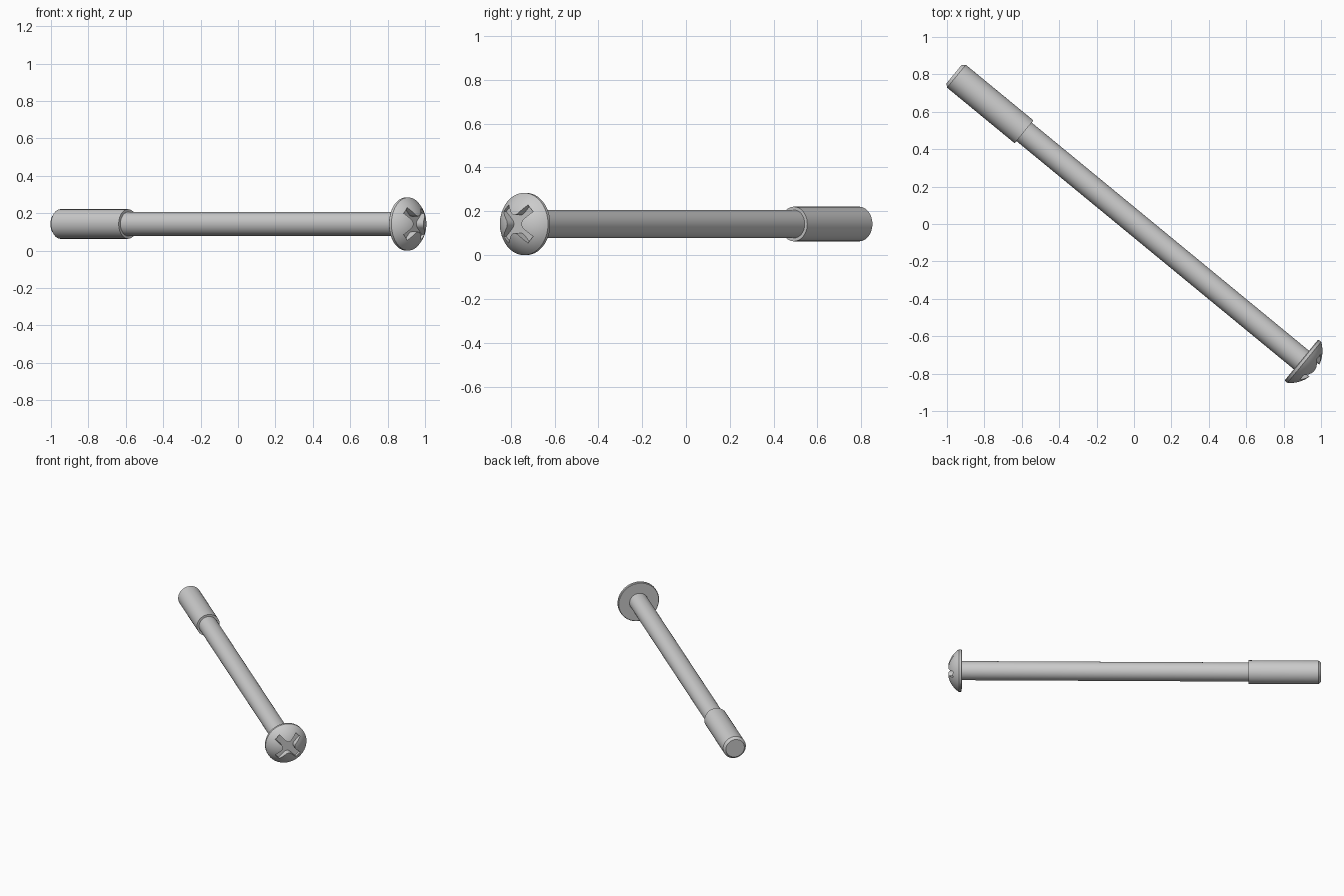
import bpy, bmesh
from math import sin, cos, pi, radians, sqrt, asin
from mathutils import Matrix

if "Cube" in bpy.data.objects:
    bpy.data.objects.remove(bpy.data.objects["Cube"])

# Screw axis: local z runs from the tip to the head
A = radians(39.44)
FRAME = Matrix(((sin(A), 0, cos(A), 0.895),
                (cos(A), 0, -sin(A), -0.727),
                (0, 1, 0, 0.142),
                (0, 0, 0, 1)))


def make_object(name, bm):
    bmesh.ops.recalc_face_normals(bm, faces=bm.faces)
    mesh = bpy.data.meshes.new(name)
    bm.to_mesh(mesh)
    bm.free()
    ob = bpy.data.objects.new(name, mesh)
    bpy.context.collection.objects.link(ob)
    ob.matrix_world = FRAME
    return ob


def lathe(name, profile, sides=64):
    """Closed solid of revolution; profile is (radius, height) from bottom to top."""
    bm = bmesh.new()
    rings = [[bm.verts.new((r * cos(2 * pi * i / sides), r * sin(2 * pi * i / sides), z))
              for i in range(sides)] for r, z in profile]
    for a, b in zip(rings, rings[1:]):
        for i in range(sides):
            j = (i + 1) % sides
            bm.faces.new((a[i], a[j], b[j], b[i]))
    bm.faces.new(rings[0])
    bm.faces.new(rings[-1])
    return make_object(name, bm)


def smooth(ob):
    bpy.ops.object.select_all(action='DESELECT')
    ob.select_set(True)
    bpy.context.view_layer.objects.active = ob
    bpy.ops.object.shade_smooth_by_angle(angle=radians(30))


# Shaft and thicker end sleeve with chamfered tip
shaft = lathe("shaft", [(0.064, -1.93), (0.064, 0.005)])
sleeve = lathe("end_sleeve", [(0.064, -2.405), (0.079, -2.388), (0.079, -1.92)])

# Domed head with a short straight rim
R, RIM, H = 0.142, 0.02, 0.075
S = (R * R + H * H) / (2 * H)
top = asin(R / S)
dome = [(S * sin(top * (1 - k / 12.2)), RIM + H - S + S * cos(top * (1 - k / 12.2)))
        for k in range(13)]
head = lathe("domed_head", [(R - 0.004, 0), (R, 0.004)] + dome)

# Cross recess: four diagonal arms with rounded inner corners
W, L, F = 0.021, 0.102, 0.028
bm = bmesh.new()
outline = []
for q in range(4):
    pts = [(L, -W), (L, W)]
    for k in range(7):
        t = radians(270 - 15 * k)
        pts.append((W + F + F * cos(t), W + F + F * sin(t)))
    t = pi / 4 + q * pi / 2
    outline += [(x * cos(t) - y * sin(t), x * sin(t) + y * cos(t)) for x, y in pts]
face = bm.faces.new([bm.verts.new((x, y, 0.042)) for x, y in outline])
ext = bmesh.ops.extrude_face_region(bm, geom=[face])
bmesh.ops.translate(bm, vec=(0, 0, 0.1),
                    verts=[v for v in ext["geom"] if isinstance(v, bmesh.types.BMVert)])
cutter = make_object("recess_cutter", bm)
cutter.hide_render = True

cut = head.modifiers.new("cross_recess", 'BOOLEAN')
cut.operation = 'DIFFERENCE'
cut.solver = 'EXACT'
cut.object = cutter
bpy.context.view_layer.objects.active = head
bpy.ops.object.modifier_apply(modifier=cut.name)
bpy.data.objects.remove(cutter)

for part in (shaft, sleeve, head):
    smooth(part)
